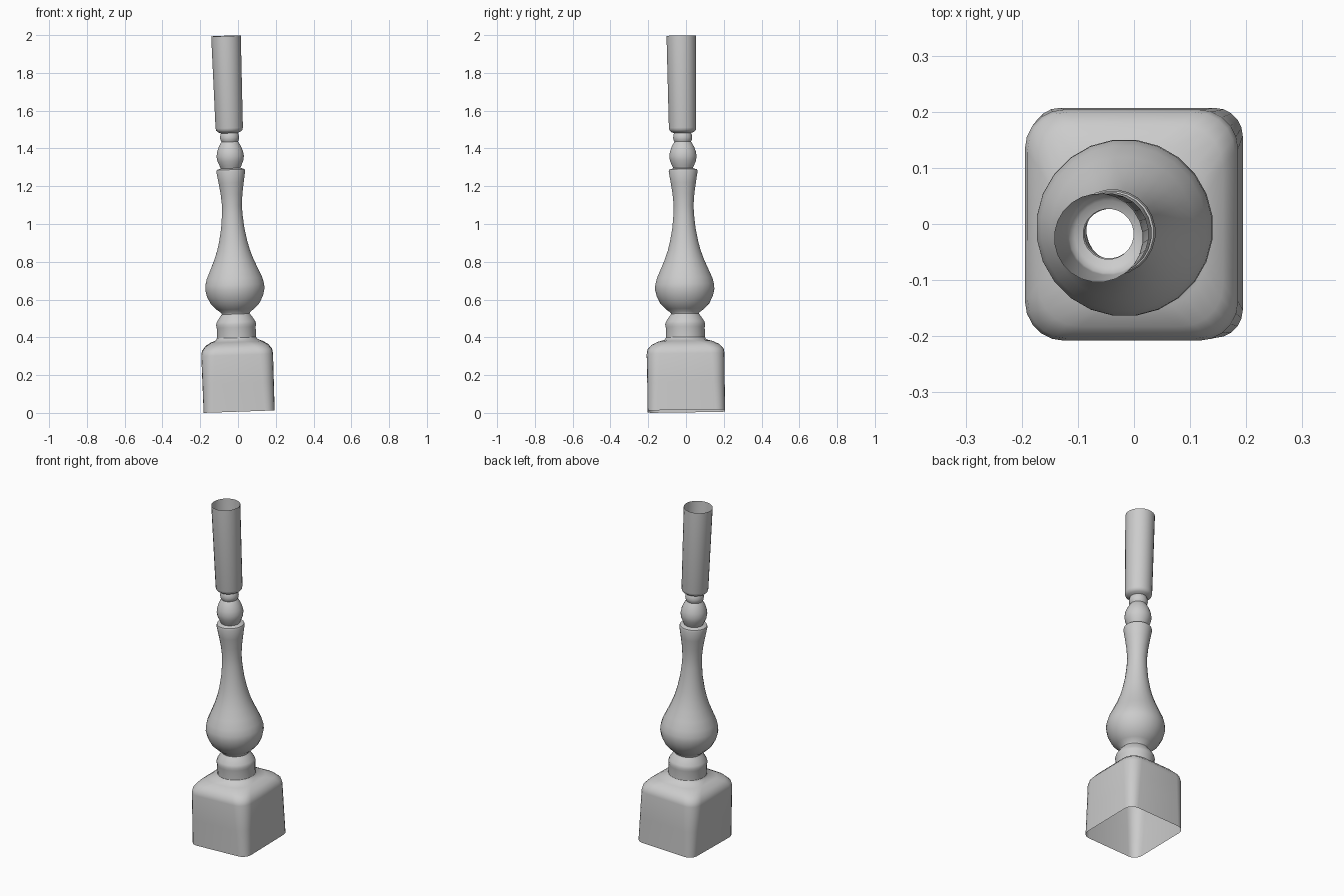
import bpy, bmesh, math
from mathutils import Matrix, Vector

if "Cube" in bpy.data.objects:
    bpy.data.objects.remove(bpy.data.objects["Cube"])

N = 24  # sides around the axis

grey = bpy.data.materials.new("stone grey")
grey.diffuse_color = (0.6, 0.6, 0.6, 1)
grey.use_nodes = True
grey.node_tree.nodes["Principled BSDF"].inputs["Base Color"].default_value = grey.diffuse_color

# slight lean of the whole baluster
axis = Vector((-0.035, -0.0135, 1)).normalized()
lean = Matrix.Translation((0.006, 0.002, 0.0093)) @ \
    Vector((0, 0, 1)).rotation_difference(axis).to_matrix().to_4x4()


def circle(r, z):
    return [(r * math.cos(a), r * math.sin(a), z)
            for a in (math.radians(7.5 + 15 * i) for i in range(N))]


def rounded_rect(hx, hy, r, z):
    pts = []
    for q, (sx, sy) in enumerate([(1, 1), (-1, 1), (-1, -1), (1, -1)]):
        for i in range(6):
            a = math.radians(90 * q + 18 * i)
            pts.append((sx * (hx - r) + r * math.cos(a),
                        sy * (hy - r) + r * math.sin(a), z))
    return pts


def loft(name, rings, angle):
    bm = bmesh.new()
    loops = [[bm.verts.new(p) for p in ring] for ring in rings]
    for a, b in zip(loops, loops[1:]):
        for i in range(N):
            j = (i + 1) % N
            bm.faces.new((a[i], a[j], b[j], b[i]))
    bm.transform(lean)
    me = bpy.data.meshes.new(name)
    bm.to_mesh(me)
    bm.free()
    me.materials.append(grey)
    ob = bpy.data.objects.new(name, me)
    bpy.context.collection.objects.link(ob)
    bpy.ops.object.select_all(action='DESELECT')
    ob.select_set(True)
    bpy.context.view_layer.objects.active = ob
    bpy.ops.object.shade_smooth_by_angle(angle=math.radians(angle))


# square plinth, open underneath, blending into the round collar
loft("plinth", [
    rounded_rect(0.188, 0.205, 0.05, 0),
    rounded_rect(0.189, 0.205, 0.06, 0.15),
    rounded_rect(0.19, 0.206, 0.07, 0.30),
    rounded_rect(0.185, 0.202, 0.072, 0.325),
    rounded_rect(0.165, 0.18, 0.075, 0.35),
    rounded_rect(0.135, 0.145, 0.09, 0.368),
    circle(0.112, 0.378),
    circle(0.104, 0.39)], 50)

# turned shaft as (radius, height), hollow and open at the top
profile = [
    (0.104, 0.39), (0.104, 0.445), (0.107, 0.46), (0.102, 0.475),
    (0.086, 0.50), (0.074, 0.515), (0.076, 0.522), (0.10, 0.54),
    (0.130, 0.57), (0.150, 0.61), (0.158, 0.645), (0.157, 0.67),
    (0.148, 0.705), (0.128, 0.75), (0.106, 0.80), (0.088, 0.85),
    (0.075, 0.90), (0.062, 0.97), (0.055, 1.04), (0.053, 1.09),
    (0.058, 1.15), (0.067, 1.21), (0.077, 1.27), (0.074, 1.28),
    (0.052, 1.287), (0.058, 1.30), (0.069, 1.325), (0.073, 1.35),
    (0.069, 1.375), (0.060, 1.40), (0.048, 1.422), (0.044, 1.427),
    (0.049, 1.437), (0.051, 1.45), (0.048, 1.467), (0.045, 1.473),
    (0.060, 1.479), (0.070, 1.488), (0.073, 1.50), (0.079, 1.988)]
loft("turned_shaft", [circle(r, z) for r, z in profile], 50)
